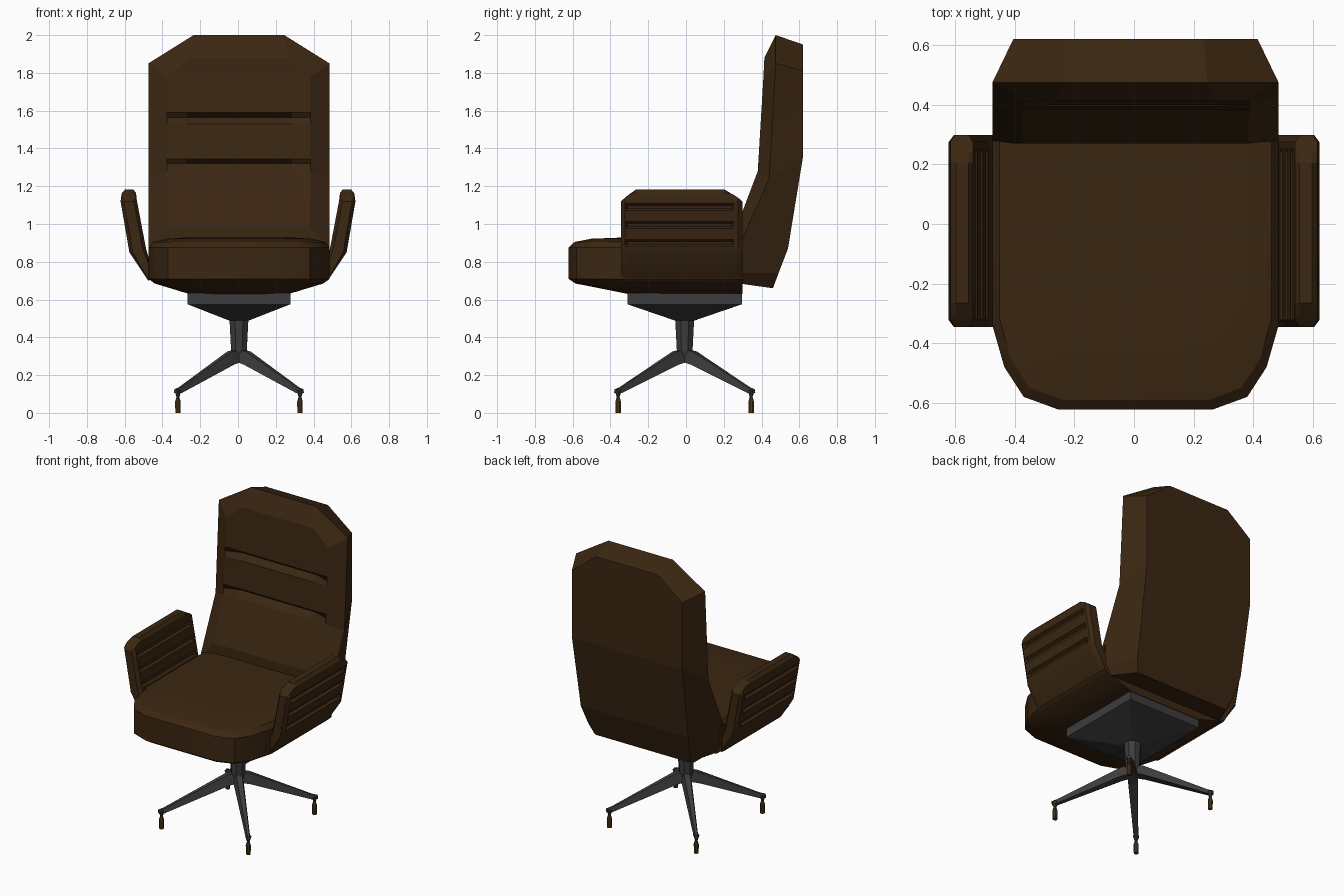
import bpy, bmesh, math
from mathutils import Vector

if "Cube" in bpy.data.objects:
    bpy.data.objects.remove(bpy.data.objects["Cube"])


def material(name, rgb):
    m = bpy.data.materials.new(name)
    m.diffuse_color = (*rgb, 1)
    m.use_nodes = True
    m.node_tree.nodes["Principled BSDF"].inputs["Base Color"].default_value = m.diffuse_color
    return m


LEATHER = material("brown leather", (0.044, 0.020, 0.006))
METAL = material("dark grey metal", (0.046, 0.046, 0.048))
FOOT = material("brown feet", (0.075, 0.037, 0.010))
CX = 0.005


def loft(name, rings, mat, smooth=0):
    """Skin equal-length rings; ends closed with strips of quads."""
    bm = bmesh.new()
    vs = [[bm.verts.new(p) for p in r] for r in rings]
    n = len(rings[0])
    for a, b in zip(vs, vs[1:]):
        for i in range(n):
            j = (i + 1) % n
            bm.faces.new((a[i], a[j], b[j], b[i]))
    for r in (vs[0], vs[-1]):
        for i in range(n // 2 - 1):
            bm.faces.new((r[i], r[i + 1], r[n - 2 - i], r[n - 1 - i]))
    bmesh.ops.remove_doubles(bm, verts=bm.verts, dist=0.0005)
    bmesh.ops.recalc_face_normals(bm, faces=bm.faces)
    me = bpy.data.meshes.new(name)
    bm.to_mesh(me)
    bm.free()
    me.materials.append(mat)
    ob = bpy.data.objects.new(name, me)
    bpy.context.collection.objects.link(ob)
    if smooth:
        bpy.ops.object.select_all(action='DESELECT')
        ob.select_set(True)
        bpy.context.view_layer.objects.active = ob
        bpy.ops.object.shade_smooth_by_angle(angle=math.radians(smooth))
    return ob


def mirrored(half):
    """Close a right-hand half ring with its left-hand copy."""
    return ([(CX + x, y, z) for x, y, z in half]
            + [(CX - x, y, z) for x, y, z in reversed(half)])


# Backrest: each level is panel centre, panel edge, front rim, rear edge
low = [
    [(.24, .28, .63), (.30, .28, .64), (.44, .28, .685), (.35, .46, .66)],
    [(.28, .27, .80), (.36, .27, .80), (.48, .27, .74), (.38, .49, .74)],
    [(.28, .27, .99), (.375, .27, .99), (.48, .28, .88), (.40, .54, .87)],
]
mid = [(.28, .38, 1.28), (.38, .38, 1.28), (.48, .44, 1.24), (.41, .62, 1.36)]
high = [(.28, .41, 1.78), (.38, .41, 1.78), (.48, .475, 1.85), (.41, .62, 1.81)]
top = [(.20, .415, 1.88), (.26, .415, 1.88), (.24, .475, 2.0), (.23, .62, 1.95)]
levels = list(low)
# two padded grooves across the front panel
for t, depth in [(0, 0), (.08, .035), (.13, 0), (.5, 0), (.57, .035), (.62, 0), (1, 0)]:
    lv = [tuple(Vector(a).lerp(Vector(b), t)) for a, b in zip(mid, high)]
    lv[0] = (lv[0][0], lv[0][1] + depth, lv[0][2])
    levels.append(lv)
levels.append(top)
loft("backrest", [mirrored(lv) for lv in levels], LEATHER)

# Seat: one outline scaled about its rear edge at each height
outline = [(.48, .30), (.48, -.34), (.44, -.48), (.375, -.58), (.26, -.622)]
rings = []
for z, sx, sy in [(.63, .55, .66), (.685, .93, .96), (.71, 1, 1), (.875, 1, 1),
                  (.905, .95, .965), (.922, .80, .87), (.928, .60, .70)]:
    rings.append(mirrored([(x * sx, .30 + (y - .30) * sy, z) for x, y in outline]))
loft("seat", rings, LEATHER, 25)


# Armrests: pleated section swept front to back
def arm_section(depth):
    outer, inner = [(.475, .70), (.575, .85)], [(.45, .74), (.487, .87)]
    for g in (.90, .995, 1.09):
        for dz, d in ((-.018, 0), (-.008, 1), (.008, 1), (.018, 0)):
            z = g + dz
            outer.append((.575 + .173 * (z - .85) - .018 * d * depth, z))
            inner.append((.487 + .19 * (z - .87) + .014 * d * depth, z))
    outer += [(.622, 1.12), (.615, 1.165), (.598, 1.183)]
    inner += [(.535, 1.12), (.54, 1.165), (.555, 1.183)]
    return outer, inner


def arm_ring(side, y, ztop, width, depth):
    outer, inner = arm_section(depth)
    o, n = [], []
    for (xo, zo), (xi, zi) in zip(outer, inner):
        m, h = (xo + xi) / 2, (xo - xi) / 2 * width
        o.append((side * (m + h), y, min(zo, ztop)))
        n.append((side * (m - h), y, min(zi, ztop)))
    return o + n[::-1]


stations = [(-.345, 1.12, .6, 0), (-.322, 1.14, 1, 0), (-.31, 1.15, 1, 1),
            (-.265, 1.185, 1, 1), (.205, 1.185, 1, 1), (.24, 1.16, 1, 1),
            (.252, 1.155, 1, 0), (.275, 1.14, 1, 0), (.298, 1.12, .6, 0)]
for side, label in ((1, "right"), (-1, "left")):
    loft(label + "_armrest", [arm_ring(side, *s) for s in stations], LEATHER, 25)

# Mounting plate with tapered underside
CY = -.007


def square(hx, hy, z):
    return [(CX + hx, CY + hy, z), (CX + hx, CY - hy, z),
            (CX - hx, CY - hy, z), (CX - hx, CY + hy, z)]


loft("mounting_plate", [square(.055, .055, .49), square(.272, .303, .575),
                        square(.272, .303, .635)], METAL)


def circle(x, y, z, r, n=8):
    a = [2 * math.pi * (i + .5) / n for i in range(n)]
    return [(x + r * math.cos(t), y + r * math.sin(t), z) for t in a]


# Central column
loft("column", [circle(CX, CY, z, r) for z, r in
                ((.27, .033), (.33, .045), (.49, .054), (.51, .054))], METAL)

# Four diagonal legs, each with a stem and a foot
for i, (sx, sy) in enumerate([(1, 1), (1, -1), (-1, -1), (-1, 1)], 1):
    fx, fy = CX + sx * .323, CY + sy * .352
    d = Vector((fx - CX, fy - CY, 0))
    w = Vector((-d.y, d.x, 0)).normalized()
    rings = []
    for t, zt, zb, hw in ((.03, .335, .27, .032), (.15, .325, .255, .03),
                          (.97, .135, .105, .014), (1.04, .125, .105, .012)):
        c = Vector((CX, CY, 0)) + d * t
        rings.append([c + w * hw * .6 + Vector((0, 0, zt)), c + w * hw + Vector((0, 0, zb)),
                      c - w * hw + Vector((0, 0, zb)), c - w * hw * .6 + Vector((0, 0, zt))])
    loft(f"leg_{i}", rings, METAL)
    loft(f"leg_stem_{i}", [circle(fx, fy, z, r) for z, r in
                           ((.08, .007), (.095, .012), (.12, .02))], METAL)
    loft(f"foot_{i}", [circle(fx, fy, z, r) for z, r in
                       ((0, .015), (.06, .016), (.085, .008))], FOOT)
